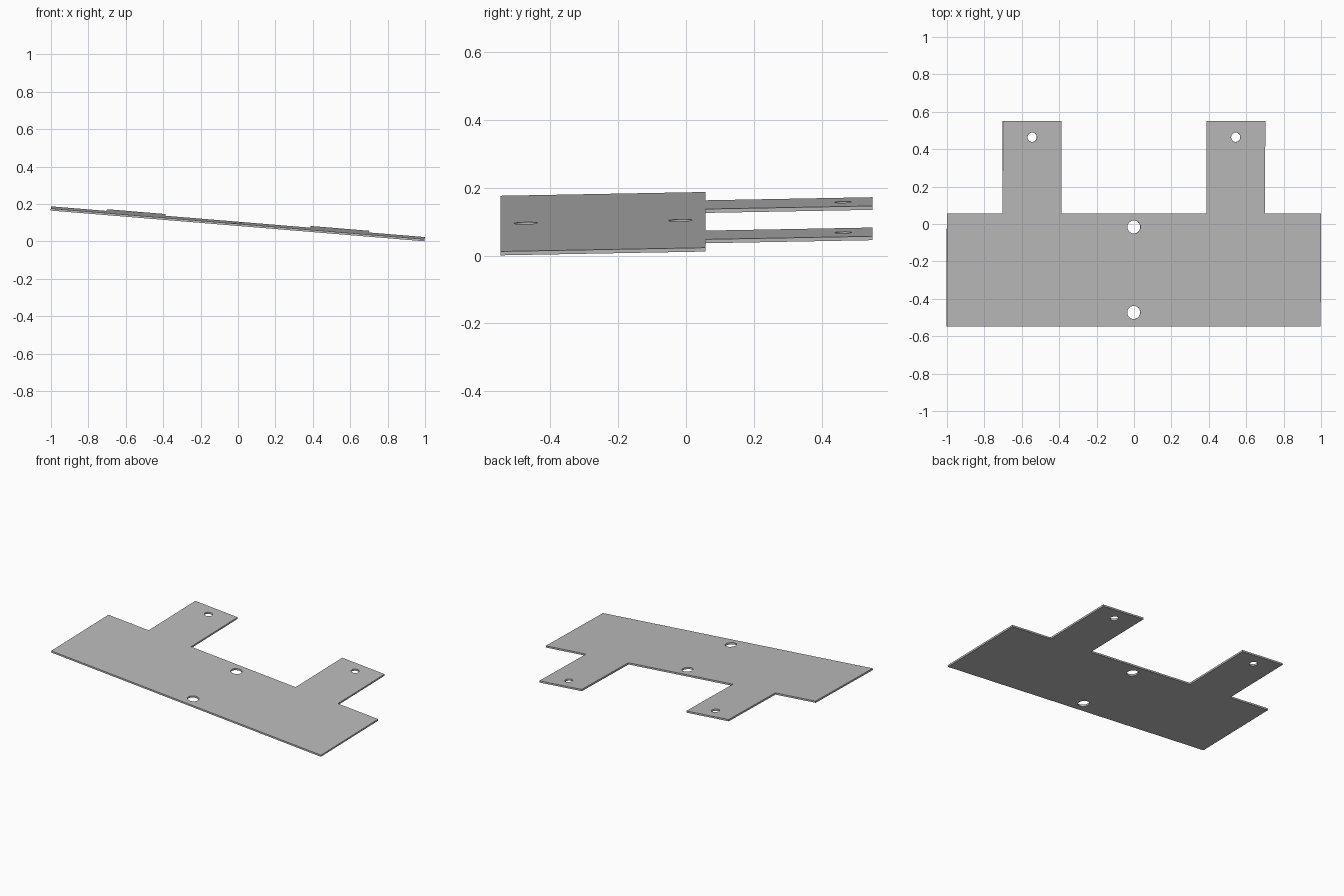
import bpy
import math

cube = bpy.data.objects.get("Cube")
if cube:
    bpy.data.objects.remove(cube)

THICKNESS = 0.0115

# Flat outline: wide plate with two arms at the back
BACK, FRONT, ARM_END = 0.057, -0.547, 0.55
outline = [
    (-1.003, FRONT), (1.003, FRONT), (1.003, BACK),
    (0.704, BACK), (0.704, ARM_END), (0.389, ARM_END), (0.389, BACK),
    (-0.389, BACK), (-0.389, ARM_END), (-0.704, ARM_END), (-0.704, BACK),
    (-1.003, BACK),
]


def circle(x, y, radius, sides=32):
    return [(x + radius * math.cos(math.tau * i / sides),
             y + radius * math.sin(math.tau * i / sides)) for i in range(sides)]


# Bolt holes: two on the centre line, one in each arm
holes = [circle(0, -0.016, 0.035), circle(0, -0.473, 0.035),
         circle(-0.546, 0.464, 0.025), circle(0.546, 0.464, 0.025)]

# Filled profile with holes, given thickness
profile = bpy.data.curves.new("mounting_plate", "CURVE")
profile.dimensions = "2D"
profile.fill_mode = "BOTH"
profile.extrude = THICKNESS / 2
for loop in [outline] + holes:
    spline = profile.splines.new("POLY")
    spline.points.add(len(loop) - 1)
    for point, (x, y) in zip(spline.points, loop):
        point.co = (x, y, 0, 1)
    spline.use_cyclic_u = True

plate = bpy.data.objects.new("mounting_plate", profile)
bpy.context.collection.objects.link(plate)

# The plate leans down to its left and slightly up to the back
plate.location = (-0.001, 0, 0.099)
plate.rotation_euler = (0.0185, 0.082, 0)

# Turn into a welded mesh
bpy.ops.object.select_all(action="DESELECT")
plate.select_set(True)
bpy.context.view_layer.objects.active = plate
bpy.ops.object.convert(target="MESH")
plate = bpy.context.object
bpy.ops.object.mode_set(mode="EDIT")
bpy.ops.mesh.select_all(action="SELECT")
bpy.ops.mesh.remove_doubles(threshold=0.0001)
bpy.ops.mesh.normals_make_consistent(inside=False)
bpy.ops.object.mode_set(mode="OBJECT")
bpy.ops.object.shade_smooth_by_angle(angle=math.radians(30))

# Plain grey metal
metal = bpy.data.materials.new("grey_metal")
metal.use_nodes = True
grey = (0.5, 0.5, 0.5, 1)
metal.diffuse_color = grey
metal.node_tree.nodes["Principled BSDF"].inputs["Base Color"].default_value = grey
plate.data.materials.clear()
plate.data.materials.append(metal)
